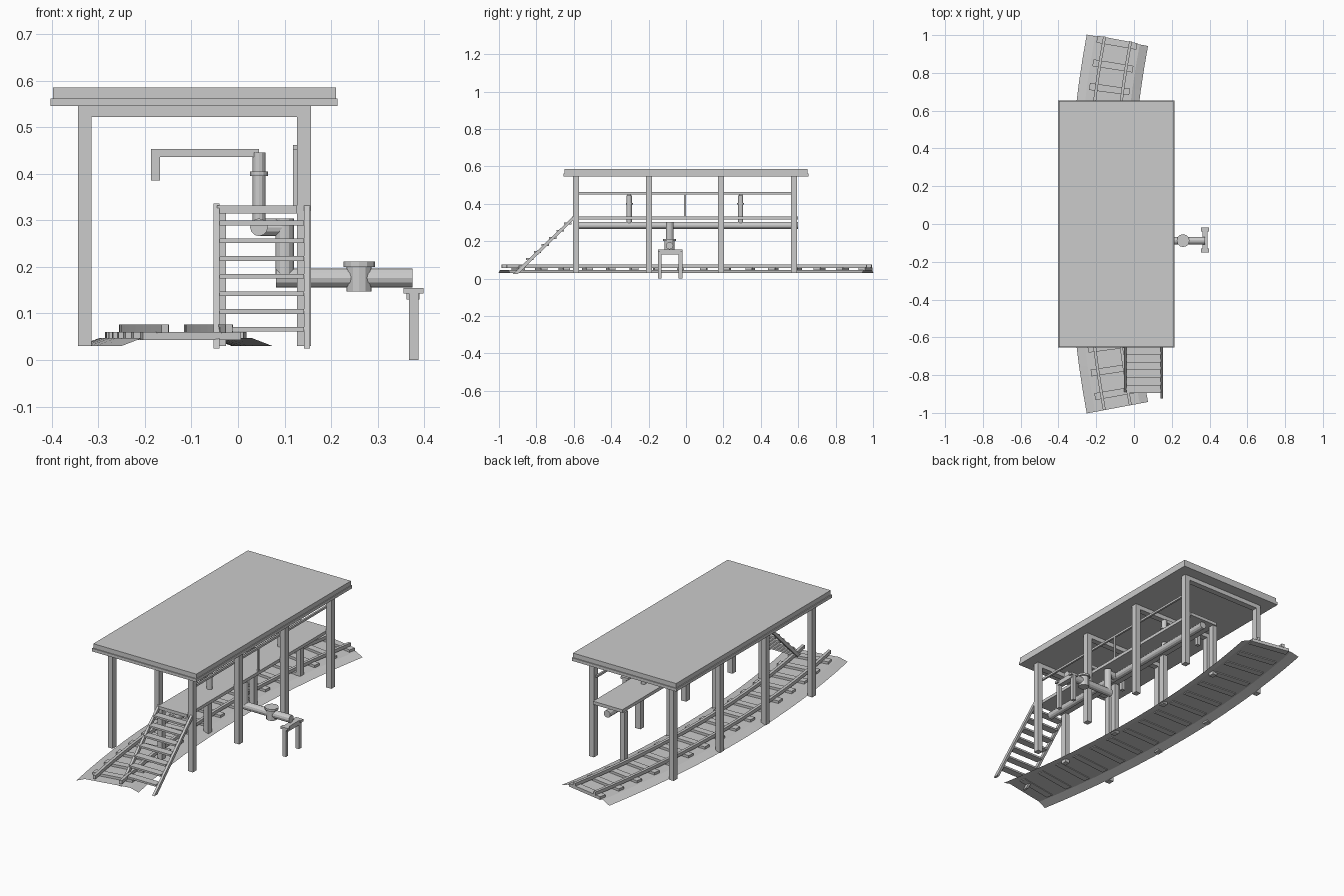
import bpy, bmesh, math
from mathutils import Vector

if "Cube" in bpy.data.objects:
    bpy.data.objects.remove(bpy.data.objects["Cube"])

grey = bpy.data.materials.new("plain_grey")
grey.diffuse_color = (0.6, 0.6, 0.6, 1)
grey.use_nodes = True
grey.node_tree.nodes["Principled BSDF"].inputs["Base Color"].default_value = grey.diffuse_color


def finish(name, bm):
    me = bpy.data.meshes.new(name)
    bm.to_mesh(me)
    bm.free()
    me.materials.append(grey)
    ob = bpy.data.objects.new(name, me)
    bpy.context.collection.objects.link(ob)
    return ob


def box(name, x, y, z):
    """Box from (min, max) pairs."""
    bm = bmesh.new()
    bmesh.ops.create_cube(bm, size=1)
    for v in bm.verts:
        v.co = [(r[0] + r[1]) / 2 + c * (r[1] - r[0]) for c, r in zip(v.co, (x, y, z))]
    return finish(name, bm)


def pipe(name, a, b, r, sides=12):
    """Cylinder between two points."""
    a, b = Vector(a), Vector(b)
    bm = bmesh.new()
    bmesh.ops.create_cone(bm, cap_ends=True, segments=sides, radius1=r, radius2=r,
                          depth=(b - a).length)
    ob = finish(name, bm)
    ob.rotation_mode = 'QUATERNION'
    ob.rotation_quaternion = (b - a).to_track_quat('Z', 'Y')
    ob.location = (a + b) / 2
    return ob


# Curved track: arc bowing toward -x
R, MID = 5.3, -0.178


def arc(s, off, z):
    t = s / R
    return Vector((MID + R - (R - off) * math.cos(t), (R - off) * math.sin(t), z))


def sweep(name, section, s0, s1, n=16, closed=True):
    bm = bmesh.new()
    rings = [[bm.verts.new(arc(s0 + (s1 - s0) * i / n, o, z)) for o, z in section]
             for i in range(n + 1)]
    m = len(section)
    for a, b in zip(rings, rings[1:]):
        for j in range(m if closed else m - 1):
            k = (j + 1) % m
            bm.faces.new((a[j], a[k], b[k], b[j]))
    if closed:
        bm.faces.new(rings[0])
        bm.faces.new(rings[-1])
        bmesh.ops.recalc_face_normals(bm, faces=bm.faces)
    return finish(name, bm)


sweep("track_bed", [(-0.165, 0.03), (-0.12, 0.047), (0.12, 0.047), (0.165, 0.03)],
      -0.978, 0.978, closed=False)
for side in (-0.07, 0.07):
    sweep("rail", [(side - 0.0075, 0.058), (side + 0.0075, 0.058),
                   (side + 0.0075, 0.076), (side - 0.0075, 0.076)], -0.978, 0.985)
for i in range(16):
    s = -0.9 + i * 0.1243
    sweep("sleeper", [(-0.107, 0.043), (0.107, 0.043), (0.107, 0.06), (-0.107, 0.06)],
          s - 0.018, s + 0.018, n=1)

# Roof in two layers
box("roof_edge", (-0.402, 0.214), (-0.655, 0.655), (0.545, 0.561))
box("roof_slab", (-0.397, 0.21), (-0.65, 0.65), (0.561, 0.585))

# Frames: roof posts, crossbeams, platform posts
for y in (-0.588, -0.198, 0.187, 0.577):
    ys = (y - 0.016, y + 0.016)
    box("left_post", (-0.343, -0.315), ys, (0.03, 0.545))
    box("right_post", (0.127, 0.157), ys, (0.03, 0.545))
    box("roof_beam", (-0.315, 0.127), ys, (0.522, 0.545))
    box("platform_post", (-0.052, -0.026), ys, (0.03, 0.315))

# Platform, handrail and baluster
box("platform", (-0.045, 0.127), (-0.61, 0.6), (0.315, 0.332))
box("handrail", (0.118, 0.128), (-0.59, 0.58), (0.451, 0.462))
box("baluster", (0.118, 0.127), (-0.01, 0.0), (0.332, 0.451))

# Stairs
for x in (-0.046, 0.148):
    bm = bmesh.new()
    side = [(-0.925, 0.025), (-0.898, 0.025), (-0.6, 0.315), (-0.6, 0.336)]
    f = bm.faces.new([bm.verts.new((x - 0.0065, y, z)) for y, z in side])
    ext = bmesh.ops.extrude_face_region(bm, geom=[f])
    bmesh.ops.translate(bm, vec=(0.013, 0, 0),
                        verts=[g for g in ext['geom'] if isinstance(g, bmesh.types.BMVert)])
    bmesh.ops.recalc_face_normals(bm, faces=bm.faces)
    finish("stair_stringer", bm)
for i in range(7):
    y, z = -0.875 + i * 0.0405, 0.066 + i * 0.038
    box("stair_tread", (-0.04, 0.142), (y - 0.02, y + 0.02), (z - 0.005, z + 0.005))

# Main pipe below the platform
pipe("main_pipe", (0.045, -0.605, 0.285), (0.045, 0.6, 0.285), 0.019)

# Filling arms
for y in (-0.303, 0.292):
    pipe("arm_riser", (0.045, y, 0.285), (0.045, y, 0.445), 0.014)
    pipe("arm_flange", (0.045, y, 0.395), (0.045, y, 0.405), 0.019)
    box("arm_boom", (-0.187, 0.045), (y - 0.009, y + 0.009), (0.436, 0.453))
    box("arm_spout", (-0.187, -0.167), (y - 0.009, y + 0.009), (0.385, 0.436))

# Supply pipe with valve
Y = -0.088
pipe("branch_pipe", (0.045, Y, 0.285), (0.1, Y, 0.285), 0.019)
pipe("drop_pipe", (0.1, Y, 0.304), (0.1, Y, 0.175), 0.02)
pipe("supply_pipe", (0.082, Y, 0.176), (0.375, Y, 0.176), 0.02)
pipe("valve_body", (0.26, Y, 0.147), (0.26, Y, 0.2), 0.027)
pipe("valve_cap", (0.26, Y, 0.2), (0.26, Y, 0.211), 0.034)

# Pipe trestle
box("trestle_beam", (0.362, 0.39), (-0.14, -0.03), (0.13, 0.155))
for y in (-0.14, -0.03):
    box("trestle_leg", (0.367, 0.387), (y - 0.01, y + 0.01), (0, 0.145))
    box("trestle_cap", (0.355, 0.398), (y - 0.011, y + 0.011), (0.143, 0.155))
